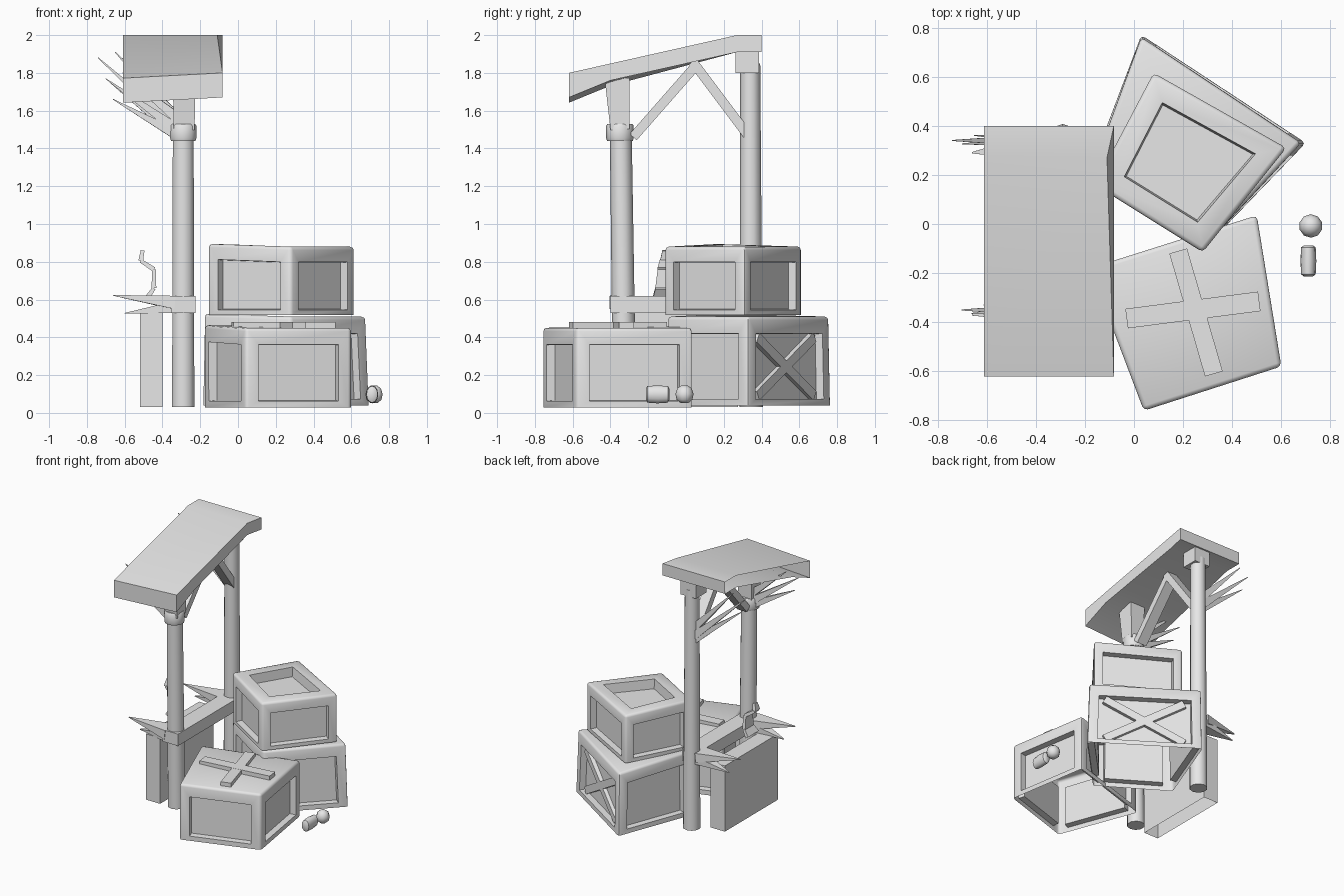
import bpy, bmesh, math
from mathutils import Vector

if "Cube" in bpy.data.objects:
    bpy.data.objects.remove(bpy.data.objects["Cube"])

wood = bpy.data.materials.new("grey wood")
wood.diffuse_color = (0.8, 0.8, 0.8, 1)
wood.use_nodes = True
wood.node_tree.nodes["Principled BSDF"].inputs["Base Color"].default_value = wood.diffuse_color


def finish(name, bm, angle=50):
    me = bpy.data.meshes.new(name)
    bm.to_mesh(me)
    bm.free()
    ob = bpy.data.objects.new(name, me)
    bpy.context.collection.objects.link(ob)
    me.materials.append(wood)
    bpy.ops.object.select_all(action='DESELECT')
    ob.select_set(True)
    bpy.context.view_layer.objects.active = ob
    bpy.ops.object.shade_smooth_by_angle(angle=math.radians(angle))
    return ob


def loft(name, rings, angle=50, open_start=False):
    """Skin a list of equal-sized point rings and cap the ends."""
    bm = bmesh.new()
    vs = [[bm.verts.new(p) for p in r] for r in rings]
    n = len(vs[0])
    for a, b in zip(vs, vs[1:]):
        for i in range(n):
            j = (i + 1) % n
            bm.faces.new((a[i], a[j], b[j], b[i]))
    start = bm.faces.new(vs[0])
    bm.faces.new(vs[-1])
    bmesh.ops.recalc_face_normals(bm, faces=bm.faces)
    if open_start:
        bm.faces.remove(start)
    return finish(name, bm, angle)


def ring(x, y, z, r, n=10):
    return [(x + r * math.cos(2 * math.pi * (i + .5) / n),
             y + r * math.sin(2 * math.pi * (i + .5) / n), z) for i in range(n)]


def bar(name, p, q, w, t, w2=None, t2=None, up=(0, 0, 1), open_start=False):
    """Rectangular bar from p to q; w is the width, t the height, optional taper."""
    p, q = Vector(p), Vector(q)
    d = (q - p).normalized()
    s = d.cross(Vector(up)).normalized()
    u = s.cross(d)
    w2 = w if w2 is None else w2
    t2 = t if t2 is None else t2
    rect = lambda c, a, b: [c + s * i * a / 2 + u * j * b / 2
                            for i, j in ((-1, -1), (1, -1), (1, 1), (-1, 1))]
    return loft(name, [rect(p, w, t), rect(q, w2, t2)], 30, open_start)


def crate(name, low, high, z0, z1, frame=.075, flat_top=False):
    """Crate open below, with rounded corners and recessed panels."""
    bm = bmesh.new()
    a = [bm.verts.new((x, y, z0)) for x, y in low]
    b = [bm.verts.new((x, y, z1 + (0.015 if x < 0 else 0))) for x, y in high]
    bm.faces.new(a[::-1])
    bm.faces.new(b)
    for i in range(4):
        j = (i + 1) % 4
        bm.faces.new((a[i], a[j], b[j], b[i]))
    bmesh.ops.recalc_face_normals(bm, faces=bm.faces)
    bmesh.ops.bevel(bm, geom=bm.edges[:], offset=0.018, segments=2,
                    profile=0.5, affect='EDGES')
    big = sorted(bm.faces, key=lambda f: -f.calc_area())[:6]
    sides = [f for f in big if abs(f.normal.z) < .5]
    tops = [f for f in big if f.normal.z > .5]
    bottoms = [f for f in bm.faces if f.normal.z < -.3]
    # side panels sit slightly below the middle
    bmesh.ops.inset_individual(bm, faces=sides, thickness=frame, depth=0)
    for v in {v for f in sides for v in f.verts}:
        v.co.z -= .018
    bmesh.ops.inset_individual(bm, faces=sides, thickness=.004, depth=-.045)
    if not flat_top:
        bmesh.ops.inset_individual(bm, faces=tops, thickness=.1, depth=0)
        bmesh.ops.inset_individual(bm, faces=tops, thickness=.01, depth=-.07)
    bmesh.ops.delete(bm, geom=bottoms, context='FACES')
    return finish(name, bm)


X = -0.29  # both posts stand on this line

# Posts with thicker heads and collars
loft("front_post", [ring(X, -0.325, 0.03, .062), ring(X, -0.345, 1.46, .058)])
loft("front_collar", [ring(X, -0.35, 1.44, .068), ring(X, -0.35, 1.455, .073),
                      ring(X, -0.35, 1.52, .073), ring(X, -0.35, 1.53, .066)])
bar("front_post_head", (X + .005, -0.35, 1.5), (X + .005, -0.365, 1.77),
    .11, .10, .12, .13, up=(0, 1, 0))
loft("back_post", [ring(X, 0.345, 0.03, .062), ring(X, 0.34, 1.85, .053)])
bar("back_post_head", (X, 0.325, 1.80), (X, 0.325, 1.94), .13, .125, up=(0, 1, 0))

# Sloping roof, slightly lower on its left side, with a hollow right edge
profile = [(-.62, 1.645), (-.62, 1.775), (.27, 2.0), (.40, 2.0),
           (.40, 1.91), (.27, 1.91), (-.40, 1.735)]
left = [(-.61, y, z - (0.003 if y < 0 else 0)) for y, z in profile]
right = [(-.11 if y == .27 else -.082, y, z + (0.025 if y < 0 else 0)) for y, z in profile]
loft("roof", [left, right], 30, open_start=True)

# Braces between the posts
bar("front_brace", (X, -0.28, 1.46), (X, 0.045, 1.83), .08, .05)
bar("back_brace", (X, 0.335, 1.46), (X, 0.035, 1.86), .08, .05)

# Splintered side braces; the front ones stay below the lower roof edge
for label, y, drop in (("front", -0.35, .11), ("back", 0.34, 0)):
    for i, (x1, y1, z1, zs, w) in enumerate(((-.74, 0, 1.88, 1.50, .06),
                                             (-.65, .03, 1.91, 1.56, .045),
                                             (-.70, -.02, 1.77, 1.47, .05))):
        bar(f"{label}_side_brace_{i + 1}", (X - .03, y, zs),
            (x1 + drop * .35, y + y1 * .7, z1 - drop), w, .055, .004, .004)

# Counter rail, splintered counter boards and the panel below
bar("counter_rail", (X, -0.40, .575), (X, 0.37, .575), .13, .09)
for label, y in (("front", -0.34), ("back", 0.32)):
    bar(f"{label}_counter_splinter", (X - .05, y, .585), (-.66, y - .03, .622),
        .13, .07, .006, .004)
    bar(f"{label}_lower_splinter", (X - .05, y, .56), (-.60, y + .02, .527),
        .11, .06, .006, .004)
bar("counter_panel", (-.46, -.045, .03), (-.46, -.045, .53), .12, .64,
    up=(0, 1, 0), open_start=True)

# Bent strip standing on the counter
curl = [(-.48, .61), (-.445, .66), (-.445, .76), (-.515, .805), (-.505, .86)]
for i, (a, b) in enumerate(zip(curl, curl[1:])):
    bar(f"bent_strip_{i + 1}", (a[0], -.11, a[1]), (b[0], -.11, b[1]),
        .13 - .025 * i, .025, .105 - .025 * i, .02, up=(1, 0, .3))

# Front crate with a crossed lid
front = [(.04, -.76), (.60, -.58), (.50, .035), (-.18, -.18)]
crate("front_crate", front, front, .01, .45, flat_top=True)
bar("lid_slat_long", (.18, -.11, .46), (.325, -.61, .46), .075, .04)
bar("lid_slat_cross", (-.03, -.385, .461), (.51, -.315, .461), .08, .04)

# Stacked crates
crate("lower_crate", [(.28, -.105), (.70, .33), (.03, .77), (-.19, .19)],
      [(.28, -.10), (.68, .33), (.03, .76), (-.18, .19)], .02, .51, flat_top=True)
top = [(.28, -.115), (.62, .31), (.08, .615), (-.16, .16)]
crate("upper_crate", top, top, .50, .88, frame=.065)

# Crossed boards on the back right side of the lower crate
A, B = Vector((.69, .33, 0)), Vector((.03, .76, 0))
inward = Vector((-.43, -.66, 0)).normalized() * .03
for i, (z0, z1) in enumerate(((.09, .40), (.40, .09))):
    p = A.lerp(B, .15) + inward + Vector((0, 0, z0))
    q = A.lerp(B, .85) + inward + Vector((0, 0, z1))
    bar(f"cross_board_{i + 1}", p, q, .03, .055)

# Two small rounded pebbles beside the crates
loft("round_pebble", [ring(.72, -.008, z, r) for z, r in
                      ((.052, .02), (.07, .042), (.10, .048), (.13, .038), (.146, .015))])
rings = [[(.71 + .85 * r * math.cos(t * math.pi / 6), y,
           .098 + 1.25 * r * math.sin(t * math.pi / 6)) for t in range(12)]
         for y, r in ((-.213, .022), (-.205, .035), (-.15, .038), (-.095, .035), (-.087, .022))]
loft("long_pebble", rings)
